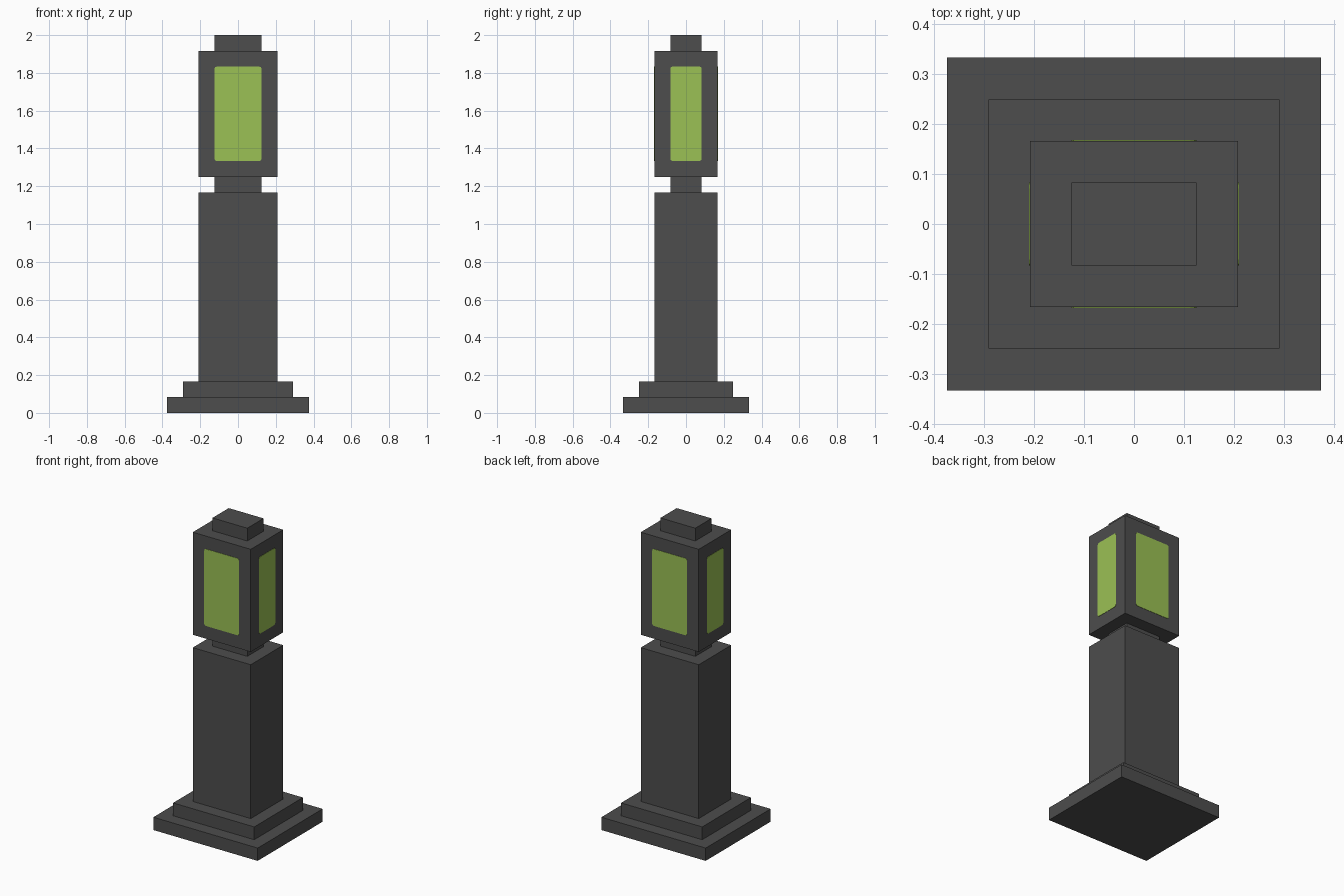
import bpy, bmesh
from mathutils import Vector

cube = bpy.data.objects.get("Cube")
if cube:
    bpy.data.objects.remove(cube, do_unlink=True)

U = 1 / 12  # module: every size is a whole number of these


def make_material(name, rgb):
    mat = bpy.data.materials.new(name)
    mat.use_nodes = True
    mat.diffuse_color = (*rgb, 1)
    mat.node_tree.nodes["Principled BSDF"].inputs["Base Color"].default_value = (*rgb, 1)
    return mat


stone = make_material("dark grey", (0.075, 0.075, 0.075))
glow = make_material("lime glass", (0.328, 0.533, 0.089))


def box(name, size, centre, mat, round_axis=None, radius=0.012):
    """Box; edges running along round_axis get clipped corners."""
    bm = bmesh.new()
    bmesh.ops.create_cube(bm, size=1)
    bmesh.ops.scale(bm, vec=size, verts=bm.verts)
    if round_axis is not None:
        edges = [e for e in bm.edges
                 if abs((e.verts[0].co - e.verts[1].co).normalized()[round_axis]) > 0.9]
        bmesh.ops.bevel(bm, geom=edges, offset=radius, segments=2,
                        profile=0.5, affect='EDGES')
    mesh = bpy.data.meshes.new(name)
    bm.to_mesh(mesh)
    bm.free()
    mesh.materials.append(mat)
    obj = bpy.data.objects.new(name, mesh)
    obj.location = centre
    bpy.context.collection.objects.link(obj)
    return obj


# Stacked blocks: name, width, depth, bottom, top (in modules)
for name, w, d, z0, z1 in [
    ("base_step", 9, 8, 0, 1),
    ("upper_step", 7, 6, 1, 2),
    ("column", 5, 4, 2, 14),
    ("neck", 3, 2, 14, 15),
    ("lantern_body", 5, 4, 15, 23),
    ("cap", 3, 2, 23, 24),
]:
    box(name, Vector((w, d, z1 - z0)) * U, Vector((0, 0, (z0 + z1) / 2)) * U, stone)

# Thin glowing panes on the four sides of the lantern
T = 0.004
for side, sign in (("front", -1), ("back", 1)):
    box(side + "_pane", (3 * U, T, 6 * U), (0, sign * 2 * U, 19 * U), glow, 1)
for side, sign in (("right", -1), ("left", 1)):
    box(side + "_pane", (T, 2 * U, 6 * U), (sign * 2.5 * U, 0, 19 * U), glow, 0)
